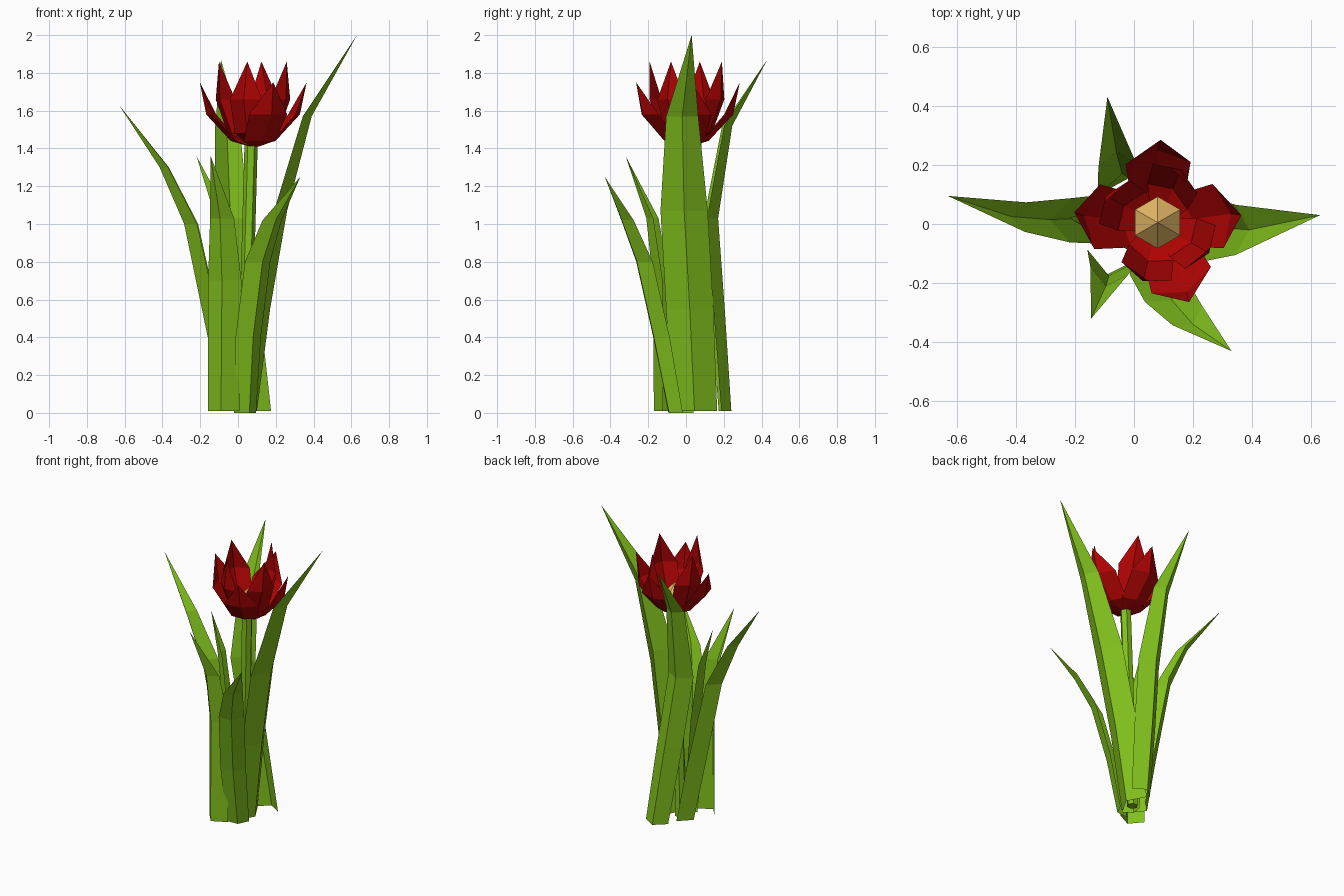
import bpy, bmesh
from math import cos, sin, radians

if "Cube" in bpy.data.objects:
    bpy.data.objects.remove(bpy.data.objects["Cube"])


def material(name, rgb):
    m = bpy.data.materials.new(name)
    m.diffuse_color = (*rgb, 1)
    m.use_nodes = True
    m.node_tree.nodes["Principled BSDF"].inputs["Base Color"].default_value = m.diffuse_color
    return m


GREEN = material("leaf green", (0.22, 0.53, 0.012))
RED = material("petal red", (0.42, 0.001, 0.001))
YELLOW = material("pistil yellow", (0.78, 0.48, 0.13))


def finish(bm, name, mat):
    bmesh.ops.recalc_face_normals(bm, faces=bm.faces)
    me = bpy.data.meshes.new(name)
    bm.to_mesh(me)
    bm.free()
    me.materials.append(mat)
    ob = bpy.data.objects.new(name, me)
    bpy.context.collection.objects.link(ob)
    return ob


def blade(bm, heading, keel, tip, fold):
    """Folded V strip: keel rows (x, y, z, half width), ending in a point."""
    c, s = cos(radians(heading)), sin(radians(heading))
    rows = []
    for x, y, z, w in keel:
        bx, by = x - c * w * fold, y - s * w * fold
        rows.append([bm.verts.new(p) for p in (
            (bx + s * w, by - c * w, z), (x, y, z), (bx - s * w, by + c * w, z))])
    for a, b in zip(rows, rows[1:]):
        for i in (0, 1):
            bm.faces.new((a[i], a[i + 1], b[i + 1], b[i]))
    t = bm.verts.new(tip)
    for i in (0, 1):
        bm.faces.new((rows[-1][i], rows[-1][i + 1], t))


# Leaves: heading, fold, keel rows, tip
leaves = {
    "right_leaf": (0, .55, [(.10, .045, .01, .12), (.17, .02, .55, .125),
                            (.26, -.01, 1.07, .125), (.39, -.02, 1.57, .085)], (.63, .03, 2.0)),
    "back_leaf": (95, .75, [(.09, .24, .01, .08), (.02, .205, .55, .09),
                            (-.04, .17, 1.03, .09), (-.06, .245, 1.52, .065)], (-.09, .43, 1.87)),
    "left_leaf": (178, .95, [(-.08, .03, .01, .08), (-.16, .02, .4, .085),
                             (-.285, .015, 1.0, .075), (-.415, .025, 1.3, .05)], (-.63, .095, 1.63)),
    "front_right_leaf": (-57, .6, [(.06, -.09, 0, .07), (.08, -.17, .4, .08),
                                   (.13, -.26, .8, .08), (.20, -.34, 1.02, .06)], (.33, -.43, 1.25)),
    "front_left_leaf": (-102, .8, [(-.09, -.17, .01, .085), (-.085, -.175, .7, .09),
                                   (-.095, -.21, 1.03, .065)], (-.145, -.32, 1.36)),
    "inner_leaf": (205, .65, [(-.02, -.03, 0, .06), (-.075, -.05, .7, .075),
                              (-.14, -.02, 1.1, .06)], (-.22, .02, 1.36)),
}
for name, (heading, fold, keel, tip) in leaves.items():
    bm = bmesh.new()
    blade(bm, heading, keel, tip, fold)
    finish(bm, name, GREEN)

# Stem: six-sided, leaning slightly towards the flower
bm = bmesh.new()
lower, upper = [[bm.verts.new((x + .035 * cos(radians(a)), y + .035 * sin(radians(a)), z))
                 for a in range(0, 360, 60)]
                for x, y, z in ((.03, .02, .01), (.07, 0, 1.45))]
for i in range(6):
    j = (i + 1) % 6
    bm.faces.new((lower[i], lower[j], upper[j], upper[i]))
bm.faces.new(lower)
bm.faces.new(upper)
finish(bm, "stem", GREEN)

# Petals: (direction of tip, direction faced); rows are (radius, height, half width)
CX, CY = 0.08, 0.0
INNER = [(.02, 1.42, .03), (.13, 1.48, .08), (.20, 1.66, .09)]
OUTER = [(.02, 1.41, .03), (.12, 1.44, .09), (.25, 1.58, .11)]


def petals(name, angles, rows, tip):
    for k, (a, facing) in enumerate(angles):
        c, s = cos(radians(a)), sin(radians(a))
        f = radians((a + facing) / 2)
        bm = bmesh.new()
        blade(bm, facing, [(CX + r * cos(f), CY + r * sin(f), z, w) for r, z, w in rows],
              (CX + tip[0] * c, CY + tip[0] * s, tip[1]), 0.4)
        finish(bm, f"{name}_{k + 1}", RED)


petals("inner_petal", ((-24, -35), (77, 57), (158, 145), (261, 250)), INNER, (.195, 1.86))
petals("outer_petal", ((6, 10), (88, 92), (172, 175), (-68, -66)), OUTER, (.285, 1.75))

# Pistil: low pointed cone in the cup
bm = bmesh.new()
bmesh.ops.create_cone(bm, cap_ends=True, segments=6, radius1=.088, radius2=0, depth=.09)
pistil = finish(bm, "pistil", YELLOW)
pistil.location = (CX, .005, 1.56)
